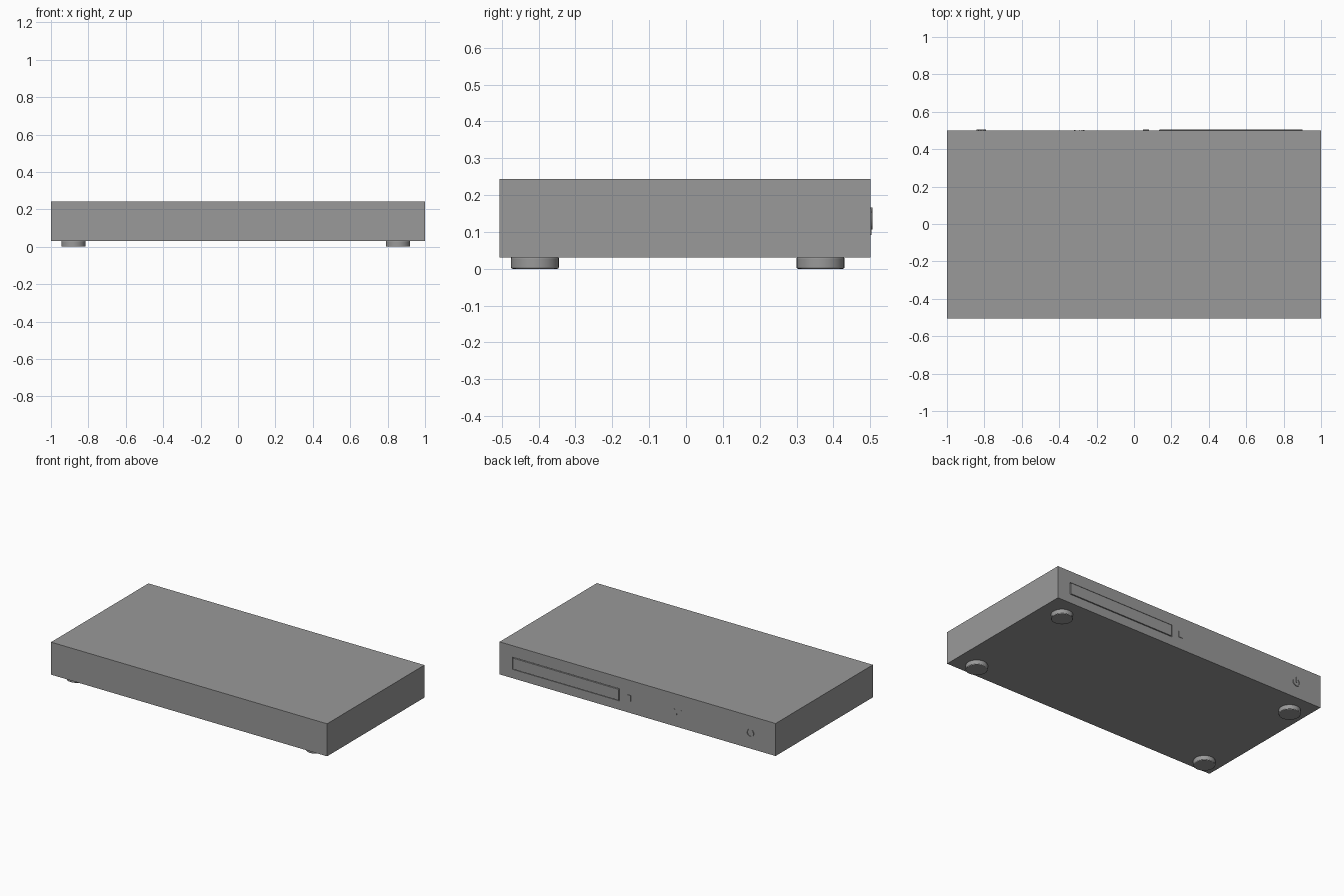
import bpy, bmesh, math
from mathutils import Matrix

if "Cube" in bpy.data.objects:
    bpy.data.objects.remove(bpy.data.objects["Cube"])

FACE = 0.501  # y of the control panel surface
dark = bpy.data.materials.new("dark_grey")
dark.diffuse_color = (0.32, 0.32, 0.32, 1)
dark.use_nodes = True
dark.node_tree.nodes["Principled BSDF"].inputs["Base Color"].default_value = dark.diffuse_color


def finish(obj, bevel=0.0, segments=2):
    obj.data.materials.append(dark)
    if bevel:
        m = obj.modifiers.new("bevel", 'BEVEL')
        m.width, m.segments, m.limit_method = bevel, segments, 'ANGLE'
    return obj


def new_object(name, bm):
    bmesh.ops.recalc_face_normals(bm, faces=bm.faces)
    mesh = bpy.data.meshes.new(name)
    bm.to_mesh(mesh)
    bm.free()
    obj = bpy.data.objects.new(name, mesh)
    bpy.context.collection.objects.link(obj)
    return obj


def box(name, x, y, z, bevel=0.0):
    """Box from (min, max) ranges."""
    bm = bmesh.new()
    size = [r[1] - r[0] for r in (x, y, z)]
    mid = [(r[0] + r[1]) / 2 for r in (x, y, z)]
    bmesh.ops.create_cube(bm, size=1, matrix=Matrix.Translation(mid) @ Matrix.Diagonal((*size, 1)))
    return finish(new_object(name, bm), bevel)


def plate(name, points, height=0.001):
    """Raised flat shape on the panel, from (x, z) outline points."""
    bm = bmesh.new()
    face = bm.faces.new([bm.verts.new((x, FACE - 0.001, z)) for x, z in points])
    ext = bmesh.ops.extrude_face_region(bm, geom=[face])
    verts = [v for v in ext["geom"] if isinstance(v, bmesh.types.BMVert)]
    bmesh.ops.translate(bm, verts=verts, vec=(0, height + 0.001, 0))
    return finish(new_object(name, bm))


# Casing and control panel
box("casing", (-1, 1), (-0.506, 0.45), (0.03, 0.243))
panel = box("control_panel", (-1, 1), (0.45, FACE), (0.03, 0.243))

# Disc tray sitting in a shallow pocket
cutter = box("tray_pocket_cutter", (0.13, 0.907), (FACE - 0.012, FACE + 0.02), (0.088, 0.168))
cutter.hide_render = True
cutter.hide_viewport = True
cutter.display_type = 'WIRE'
cut = panel.modifiers.new("tray_pocket", 'BOOLEAN')
cut.operation, cut.object, cut.solver = 'DIFFERENCE', cutter, 'EXACT'
box("disc_tray", (0.135, 0.902), (FACE - 0.012, FACE + 0.003), (0.092, 0.164), 0.0005)

# Eject button
box("eject_button", (0.048, 0.08), (FACE - 0.002, FACE + 0.003), (0.107, 0.146), 0.0005)

# Power button: open ring with a bar
cx, cz = -0.817, 0.133
gap, n = math.radians(35), 24
angles = [math.pi / 2 + gap + i * (2 * math.pi - 2 * gap) / n for i in range(n + 1)]
arc = lambda r, a: (cx + r * math.cos(a), cz + r * math.sin(a))
plate("power_ring", [arc(0.026, a) for a in angles] + [arc(0.020, a) for a in reversed(angles)], 0.005)
plate("power_bar", [(cx - 0.003, cz), (cx + 0.003, cz), (cx + 0.003, cz + 0.033), (cx - 0.003, cz + 0.033)], 0.005)

# Small playback marks
plate("play_mark", [(-0.265, 0.144), (-0.265, 0.132), (-0.276, 0.138)])
plate("stop_mark", [(-0.312, 0.144), (-0.322, 0.144), (-0.322, 0.134), (-0.312, 0.134)])
for i, px in enumerate((-0.28, -0.288)):
    plate(f"pause_mark_{i}", [(px, 0.116), (px - 0.004, 0.116), (px - 0.004, 0.106), (px, 0.106)])

# Four round feet
for x in (-0.88, 0.855):
    for y in (-0.41, 0.365):
        bpy.ops.mesh.primitive_cylinder_add(vertices=32, radius=0.065, depth=0.032, location=(x, y, 0.016))
        foot = bpy.context.object
        foot.name = "foot"
        bpy.ops.object.shade_smooth_by_angle()
        finish(foot, 0.004)
